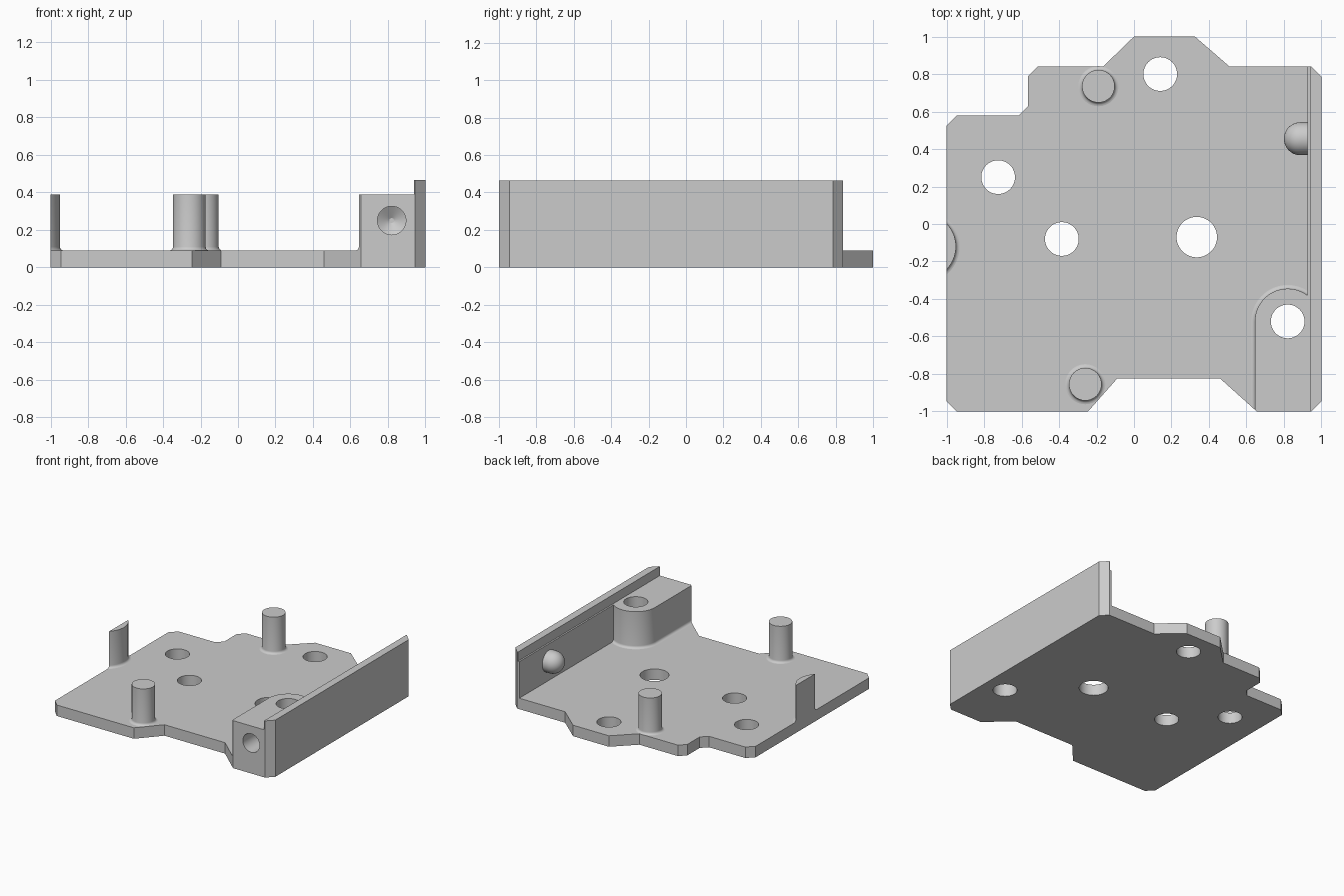
import bpy, bmesh
from math import sin, cos, pi, radians, acos
from mathutils import Matrix

cube = bpy.data.objects.get("Cube")
if cube:
    bpy.data.objects.remove(cube, do_unlink=True)

grey = bpy.data.materials.new("plain grey")
grey.use_nodes = True
COLOUR = (0.6, 0.6, 0.6, 1)
grey.diffuse_color = COLOUR
grey.node_tree.nodes["Principled BSDF"].inputs["Base Color"].default_value = COLOUR

PLATE_TOP, POST_TOP, WALL_TOP = 0.09, 0.39, 0.465
FILLET = 0.02


def loft(bm, layers):
    """Skin closed rings of equal point count and cap both ends."""
    rings = [[bm.verts.new(p) for p in ring] for ring in layers]
    n = len(rings[0])
    for a, b in zip(rings, rings[1:]):
        for i in range(n):
            j = (i + 1) % n
            bm.faces.new((a[i], a[j], b[j], b[i]))
    bm.faces.new(rings[0][::-1])
    bm.faces.new(rings[-1])


def lathe(bm, profile, matrix, sides=48):
    """Turn (radius, height) pairs around the matrix's z axis."""
    turn = [2 * pi * i / sides for i in range(sides)]
    loft(bm, [[matrix @ Matrix.Translation((r * cos(a), r * sin(a), z)).translation
               for a in turn] for r, z in profile])


def finish(bm, name):
    bmesh.ops.remove_doubles(bm, verts=bm.verts, dist=0.0002)
    bmesh.ops.recalc_face_normals(bm, faces=bm.faces)
    mesh = bpy.data.meshes.new(name)
    bm.to_mesh(mesh)
    bm.free()
    mesh.materials.append(grey)
    obj = bpy.data.objects.new(name, mesh)
    bpy.context.collection.objects.link(obj)
    return obj


def select(obj):
    bpy.ops.object.select_all(action='DESELECT')
    obj.select_set(True)
    bpy.context.view_layer.objects.active = obj


def cut(obj, cutter):
    mod = obj.modifiers.new("cut", 'BOOLEAN')
    mod.object, mod.operation, mod.solver = cutter, 'DIFFERENCE', 'EXACT'
    select(obj)
    bpy.ops.object.modifier_apply(modifier=mod.name)


def fillet_steps(steps=4):
    """(outward offset, height) pairs of the concave base fillet."""
    for i in range(steps + 1):
        a = pi / 2 * i / steps
        yield FILLET * (1 - sin(a)), PLATE_TOP + FILLET * (1 - cos(a))


# Base plate with chamfered corners, rear tab and front notch
outline = [(-0.945, -1), (-0.245, -1), (-0.09, -0.825), (0.46, -0.825), (0.655, -1),
           (0.945, -1), (1, -0.945), (1, 0.785), (0.945, 0.84), (0.51, 0.84),
           (0.325, 1), (0, 1), (-0.165, 0.84), (-0.515, 0.84), (-0.565, 0.79),
           (-0.565, 0.63), (-0.615, 0.58), (-0.945, 0.58), (-1, 0.525), (-1, -0.945)]
bm = bmesh.new()
loft(bm, [[(x, y, z) for x, y in outline] for z in (0, PLATE_TOP)])
plate = finish(bm, "base_plate")

# Side wall with a thinner upper lip
bm = bmesh.new()
loft(bm, [[(x, -1, z), (0.945, -1, z), (1, -0.945, z),
           (1, 0.785, z), (0.945, 0.84, z), (x, 0.84, z)]
          for x, z in ((0.925, PLATE_TOP), (0.925, POST_TOP),
                       (0.938, POST_TOP), (0.938, WALL_TOP))])
wall = finish(bm, "side_wall")

# Round-ended block beside the wall
CX, CY, R, EDGE = 0.82, -0.52, 0.175, 0.925


def block_ring(off, z):
    r = R + off
    end = acos((EDGE - CX) / r)
    arc = [end + (pi - end) * i / 20 for i in range(21)]
    return ([(EDGE, -1, z)] + [(CX + r * cos(a), CY + r * sin(a), z) for a in arc]
            + [(CX - r, -1 + 0.9 * (0.01 + off), z), (0.655, -1, z)])


bm = bmesh.new()
loft(bm, [block_ring(o, z) for o, z in fillet_steps()] + [block_ring(0, POST_TOP)])
block = finish(bm, "mounting_block")

# Through holes, and a blind drilled hole in the block's front
bm = bmesh.new()
for x, y, r in ((-0.725, 0.25, 0.09), (-0.385, -0.08, 0.09), (0.335, -0.07, 0.108),
                (0.14, 0.8, 0.09), (CX, CY, 0.09)):
    lathe(bm, [(r, -0.2), (r, 0.7)], Matrix.Translation((x, y, 0)))
holes = finish(bm, "hole_cutter")
bm = bmesh.new()
lathe(bm, [(0.076, -0.1), (0.076, 0.2), (0.013, 0.24)],
      Matrix.Translation((CX, -1, 0.25)) @ Matrix.Rotation(-pi / 2, 4, 'X'))
drill = finish(bm, "drill_cutter")
cut(plate, holes)
cut(block, holes)
cut(block, drill)
for cutter in (holes, drill):
    bpy.data.objects.remove(cutter, do_unlink=True)


# Upright posts with filleted feet; the edge post is sliced by the plate side
def post(name, x, y, r):
    bm = bmesh.new()
    profile = [(r + o, z) for o, z in fillet_steps()] + [(r, POST_TOP)]
    lathe(bm, profile, Matrix.Translation((x, y, 0)), 64)
    if x - r < -1:
        geom = bm.verts[:] + bm.edges[:] + bm.faces[:]
        bmesh.ops.bisect_plane(bm, geom=geom, plane_co=(-1, 0, 0),
                               plane_no=(-1, 0, 0), clear_outer=True)
        bmesh.ops.holes_fill(bm, edges=[e for e in bm.edges if e.is_boundary])
    return finish(bm, name)


posts = [post("rear_post", -0.19, 0.735, 0.087),
         post("front_post", -0.26, -0.855, 0.087),
         post("edge_post", -1.125, -0.12, 0.175)]

# Round-nosed peg on the wall's inner face
bm = bmesh.new()
nose = [(0.088 * cos(a), 0.037 + 0.088 * sin(a))
        for a in (radians(i * 8.8) for i in range(11))]
lathe(bm, [(0.088, 0)] + nose,
      Matrix.Translation((EDGE, 0.455, 0.25)) @ Matrix.Rotation(-pi / 2, 4, 'Y'))
peg = finish(bm, "wall_peg")

for obj in [plate, wall, block, peg] + posts:
    select(obj)
    bpy.ops.object.shade_smooth_by_angle(angle=radians(30))
